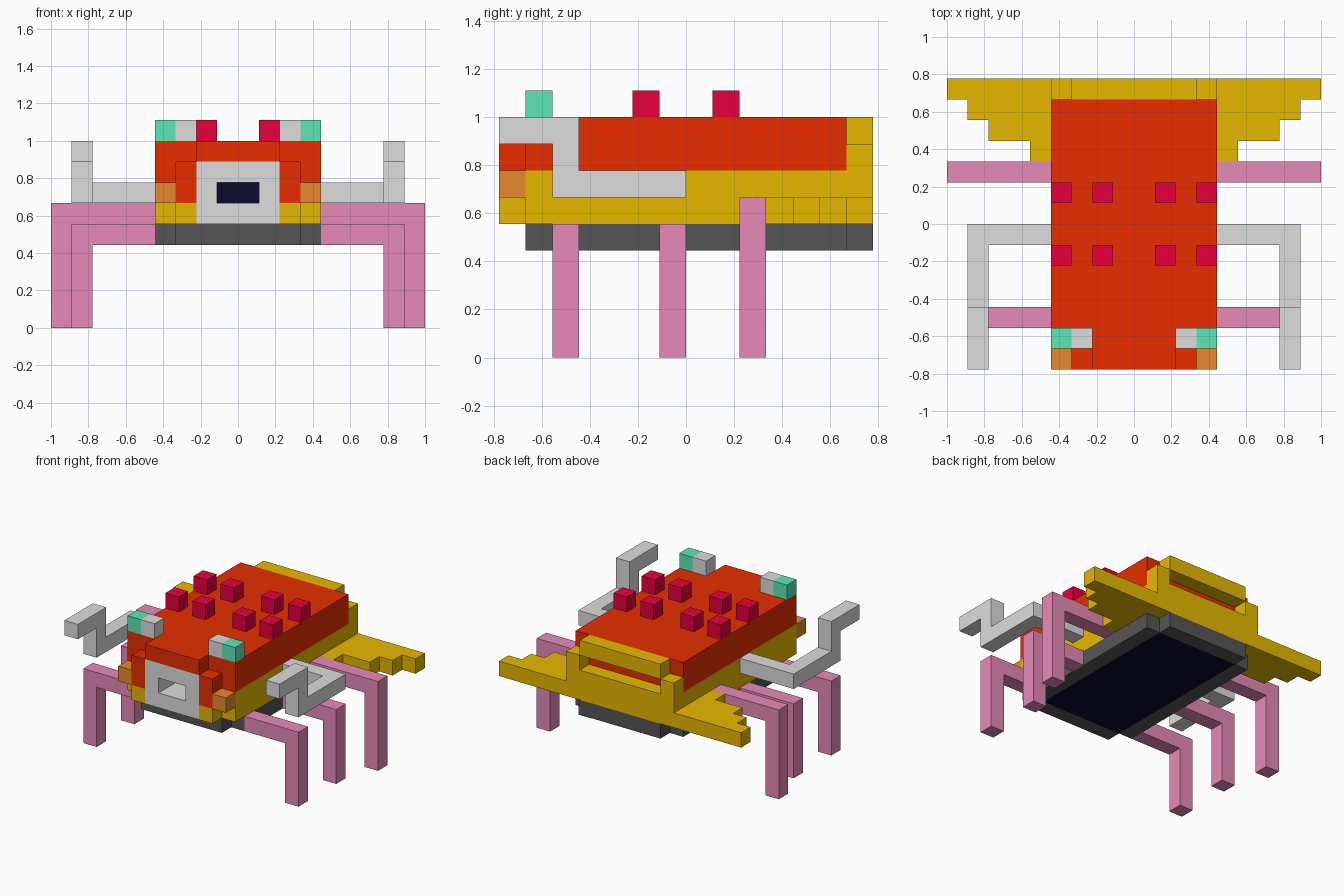
import bpy
import bmesh
from mathutils import Matrix, Vector

cube = bpy.data.objects.get("Cube")
if cube:
    bpy.data.objects.remove(cube, do_unlink=True)

U = 1 / 9  # size of one block


def material(name, hex_code):
    rgb = []
    for i in (0, 2, 4):
        c = int(hex_code[i:i + 2], 16) / 255
        rgb.append(c / 12.92 if c <= 0.04045 else ((c + 0.055) / 1.055) ** 2.4)
    m = bpy.data.materials.new(name)
    m.use_nodes = True
    m.diffuse_color = (*rgb, 1)
    bsdf = m.node_tree.nodes["Principled BSDF"]
    bsdf.inputs["Base Color"].default_value = (*rgb, 1)
    bsdf.inputs["Roughness"].default_value = 0.8
    return m


RED = material("shell red", "FF3300")
YELLOW = material("golden yellow", "FFCC00")
GRAY = material("light gray", "DDDDDD")
DARK = material("dark gray", "555555")
NAVY = material("deep navy", "0A0A2A")
PINK = material("leg pink", "FF99CC")
CRIMSON = material("crimson", "EE0040")
TEAL = material("eye teal", "66FFCC")
ORANGE = material("cheek orange", "FF9933")


def finish(name, bm, mat, mirror):
    bmesh.ops.recalc_face_normals(bm, faces=bm.faces[:])
    me = bpy.data.meshes.new(name)
    bm.to_mesh(me)
    bm.free()
    me.materials.append(mat)
    ob = bpy.data.objects.new(name, me)
    bpy.context.collection.objects.link(ob)
    if mirror:
        mod = ob.modifiers.new("Mirror", "MIRROR")
        mod.use_mirror_merge = False
    return ob


def boxes(name, mat, *spans, mirror=False):
    """Blocks given as (x0, x1, y0, y1, z0, z1) in block units."""
    bm = bmesh.new()
    for x0, x1, y0, y1, z0, z1 in spans:
        centre = Vector((x0 + x1, y0 + y1, z0 + z1)) * U / 2
        size = Vector((x1 - x0, y1 - y0, z1 - z0)) * U
        bmesh.ops.create_cube(
            bm, size=1, matrix=Matrix.Translation(centre) @ Matrix.Diagonal((*size, 1)))
    return finish(name, bm, mat, mirror)


def prism(name, mat, points, axis, low, high, mirror=False):
    """Outline extruded along y (points are x, z) or z (points are x, y)."""
    def place(a, b, c):
        return Vector((a, c, b) if axis == "y" else (a, b, c)) * U
    bm = bmesh.new()
    face = bm.faces.new([bm.verts.new(place(a, b, low)) for a, b in points])
    top = bmesh.ops.extrude_face_region(bm, geom=[face])["geom"]
    bmesh.ops.translate(bm, vec=place(0, 0, high - low),
                        verts=[v for v in top if isinstance(v, bmesh.types.BMVert)])
    return finish(name, bm, mat, mirror)


# Underside: dark rim around a navy core
boxes("base_rim_sides", DARK, (3, 4, -5, 6, 4, 5), mirror=True)
boxes("base_rim_ends", DARK, (-3, 3, -6, -5, 4, 5), (-3, 3, 6, 7, 4, 5))
boxes("inner_core", NAVY, (-3, 3, -5, 6, 4, 7))

# Body and red shell
boxes("body_sides", YELLOW, (3, 4, -6, 6, 5, 7), mirror=True)
boxes("shell", RED, (-4, 4, -5, 6, 7, 9), (-4, 4, -6, -5, 8, 9))
boxes("shell_front_corner", RED, (2, 4, -6, -5, 7, 8), mirror=True)
boxes("brow", RED, (-2, 2, -7, -6, 8, 9))

# Face: gray muzzle with an open mouth, cheeks beside it
boxes("muzzle", GRAY, (-2, 2, -7, -5, 5, 6), (-2, 2, -7, -5, 7, 8),
      (-2, -1, -7, -5, 6, 7), (1, 2, -7, -5, 6, 7))
boxes("jaw_corner", YELLOW, (2, 3, -7, -5, 5, 6), mirror=True)
boxes("face_side", RED, (2, 3, -7, -6, 6, 8), mirror=True)
boxes("cheek", ORANGE, (3, 4, -7, -6, 6, 7), mirror=True)

# Eyes
boxes("eye_inner", GRAY, (2, 3, -6, -5, 9, 10), mirror=True)
boxes("eye_outer", TEAL, (3, 4, -6, -5, 9, 10), mirror=True)

# Back bumps
boxes("shell_bumps", CRIMSON,
      *[(x, x + 1, y, y + 1, 9, 10) for x in (1, 3) for y in (-2, 1)], mirror=True)

# Tail plate with a slot, and the stepped side fins
boxes("tail_plate", YELLOW, (-4, 4, 6, 7, 5, 7), (-3, 3, 6, 7, 8, 9))
boxes("tail_post", YELLOW, (3, 4, 6, 7, 7, 8), mirror=True)
prism("side_fin", YELLOW, [(4, 3), (5, 3), (5, 4), (7, 4), (7, 5), (8, 5),
                           (8, 6), (9, 6), (9, 7), (4, 7)], "z", 5, 6, mirror=True)


# Three pairs of bent legs: (name, rear edge y, reach x, top z)
for name, y, reach, top in (("front_leg", -5, 8, 5), ("middle_leg", -1, 8, 5),
                            ("rear_leg", 2, 9, 6)):
    prism(name, PINK, [(4, top), (4, top - 1), (reach - 1, top - 1), (reach - 1, 0),
                       (reach, 0), (reach, top)], "y", y, y + 1, mirror=True)

# Raised arms: out, forward, up, then forward again
boxes("arm", GRAY, (4, 8, -1, 0, 6, 7), (7, 8, -5, -1, 6, 7),
      (7, 8, -5, -4, 7, 8), (7, 8, -7, -4, 8, 9), mirror=True)
